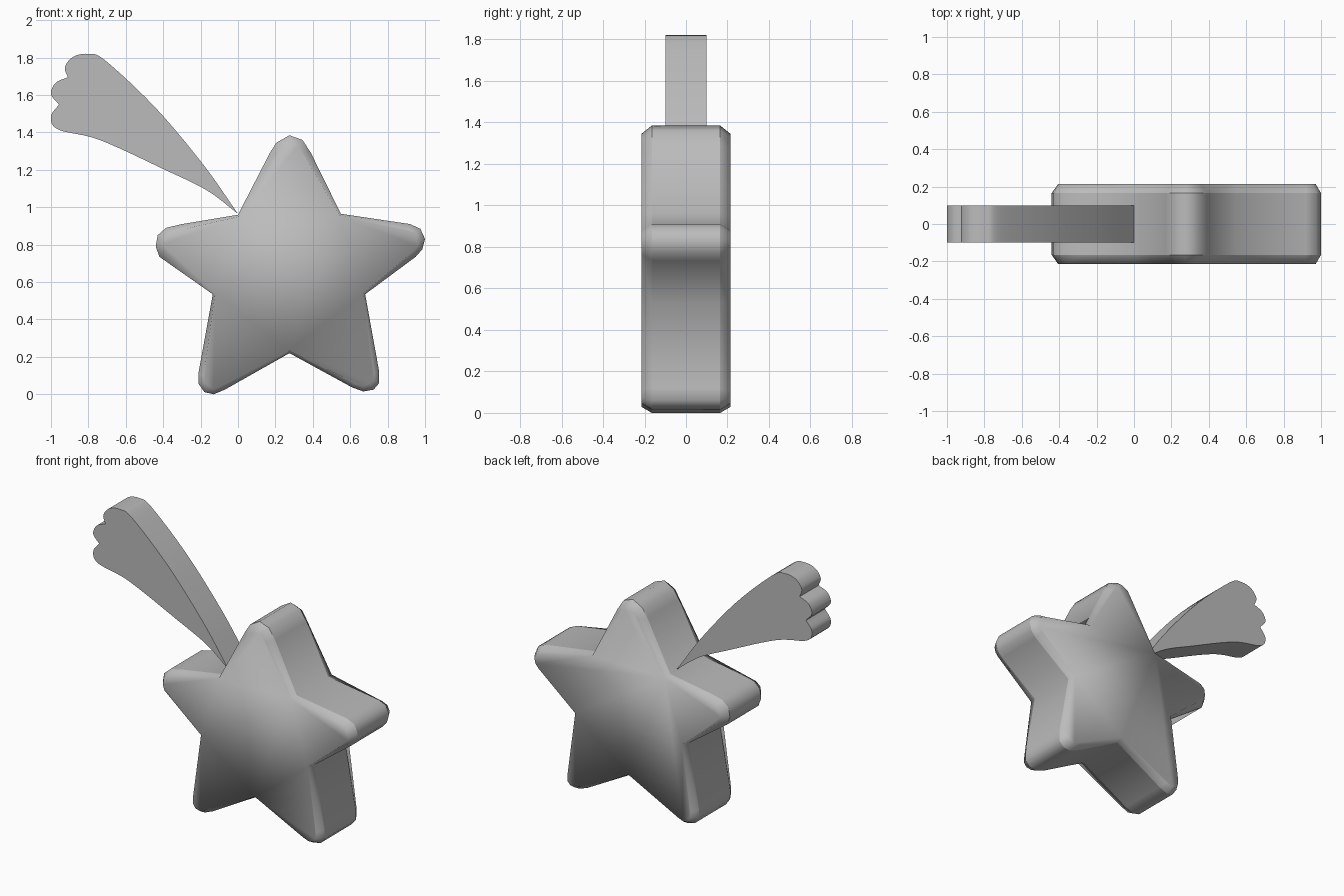
import bpy
import bmesh
from mathutils import Vector

cube = bpy.data.objects.get("Cube")
if cube:
    bpy.data.objects.remove(cube, do_unlink=True)

grey = bpy.data.materials.new("plain grey")
grey.use_nodes = True
grey.diffuse_color = (0.5, 0.5, 0.5, 1)
grey.node_tree.nodes["Principled BSDF"].inputs["Base Color"].default_value = (0.5, 0.5, 0.5, 1)


def loft(name, sections, sharp_rings, corners):
    """Skin matching outlines given as (y, points), and cap both ends."""
    bm = bmesh.new()
    rings = [[bm.verts.new((p.x, y, p.y)) for p in pts] for y, pts in sections]
    count = len(rings[0])
    for a, b in zip(rings, rings[1:]):
        for i in range(count):
            j = (i + 1) % count
            bm.faces.new((a[i], a[j], b[j], b[i]))
    bm.faces.new(rings[0])
    bm.faces.new(rings[-1])
    bmesh.ops.recalc_face_normals(bm, faces=bm.faces)
    for f in bm.faces:
        f.smooth = True
    # Crisp rims and corners, everything else blends
    for k in sharp_rings:
        for i in range(count):
            bm.edges.get((rings[k][i], rings[k][(i + 1) % count])).smooth = False
    for i in corners:
        for a, b in zip(rings, rings[1:]):
            bm.edges.get((a[i], b[i])).smooth = False
    mesh = bpy.data.meshes.new(name)
    bm.to_mesh(mesh)
    bm.free()
    mesh.materials.append(grey)
    obj = bpy.data.objects.new(name, mesh)
    bpy.context.collection.objects.link(obj)


def spline(points, steps=6):
    """Smooth curve through the points, last point left out."""
    pts = [Vector(p) for p in points]
    pts = [2 * pts[0] - pts[1]] + pts + [2 * pts[-1] - pts[-2]]
    out = []
    for a, b, c, d in zip(pts, pts[1:], pts[2:], pts[3:]):
        for s in range(steps):
            t = s / steps
            out.append(0.5 * (2 * b + (c - a) * t + (2 * a - 5 * b + 4 * c - d) * t ** 2
                              + (3 * b - a - 3 * c + d) * t ** 3))
    return out


# Star body: each arm is a rounded tip followed by an inner corner
arms = [
    ([(0.17, 1.29), (0.205, 1.345), (0.275, 1.385), (0.345, 1.36), (0.39, 1.29)], (0.55, 0.965)),
    ([(0.92, 0.91), (0.975, 0.885), (1.0, 0.83), (0.985, 0.775), (0.95, 0.735)], (0.68, 0.535)),
    ([(0.755, 0.12), (0.755, 0.06), (0.725, 0.025), (0.67, 0.015), (0.61, 0.037)], (0.275, 0.22)),
    ([(-0.07, 0.025), (-0.13, 0.0), (-0.18, 0.012), (-0.21, 0.055), (-0.212, 0.11)], (-0.135, 0.535)),
    ([(-0.42, 0.735), (-0.44, 0.79), (-0.43, 0.85), (-0.385, 0.89), (-0.3, 0.91)], (0.0, 0.96)),
]
centre = Vector((0.275, 0.66))
rim, face = [], []
for tip, corner in arms:
    tip = [Vector(p) for p in tip]
    hub = (tip[0] + tip[-1]) / 2
    hub += (centre - hub).normalized() * 0.02
    corner = Vector(corner)
    rim += tip + [corner]
    face += [p.lerp(hub, 0.35) for p in tip] + [corner.lerp(centre, 0.03)]
loft("star_body", [(-0.215, face), (-0.165, rim), (0.165, rim), (0.215, face)], [1, 2], [])

# Tail: flat plume with three rounded lobes
curves = [
    [(0, 0.965), (-0.187, 1.23), (-0.444, 1.535), (-0.71, 1.785), (-0.8, 1.82),
     (-0.88, 1.805), (-0.925, 1.75), (-0.91, 1.695)],
    [(-0.91, 1.695), (-0.975, 1.665), (-1, 1.605), (-0.957, 1.55)],
    [(-0.957, 1.55), (-1, 1.485), (-0.96, 1.415), (-0.74, 1.36), (-0.39, 1.2),
     (-0.166, 1.09), (0, 0.965)],
]
plume, notches = [], []
for c in curves:
    notches.append(len(plume))
    plume += spline(c)
loft("plume_tail", [(-0.1, plume), (0.1, plume)], [0, 1], notches)
